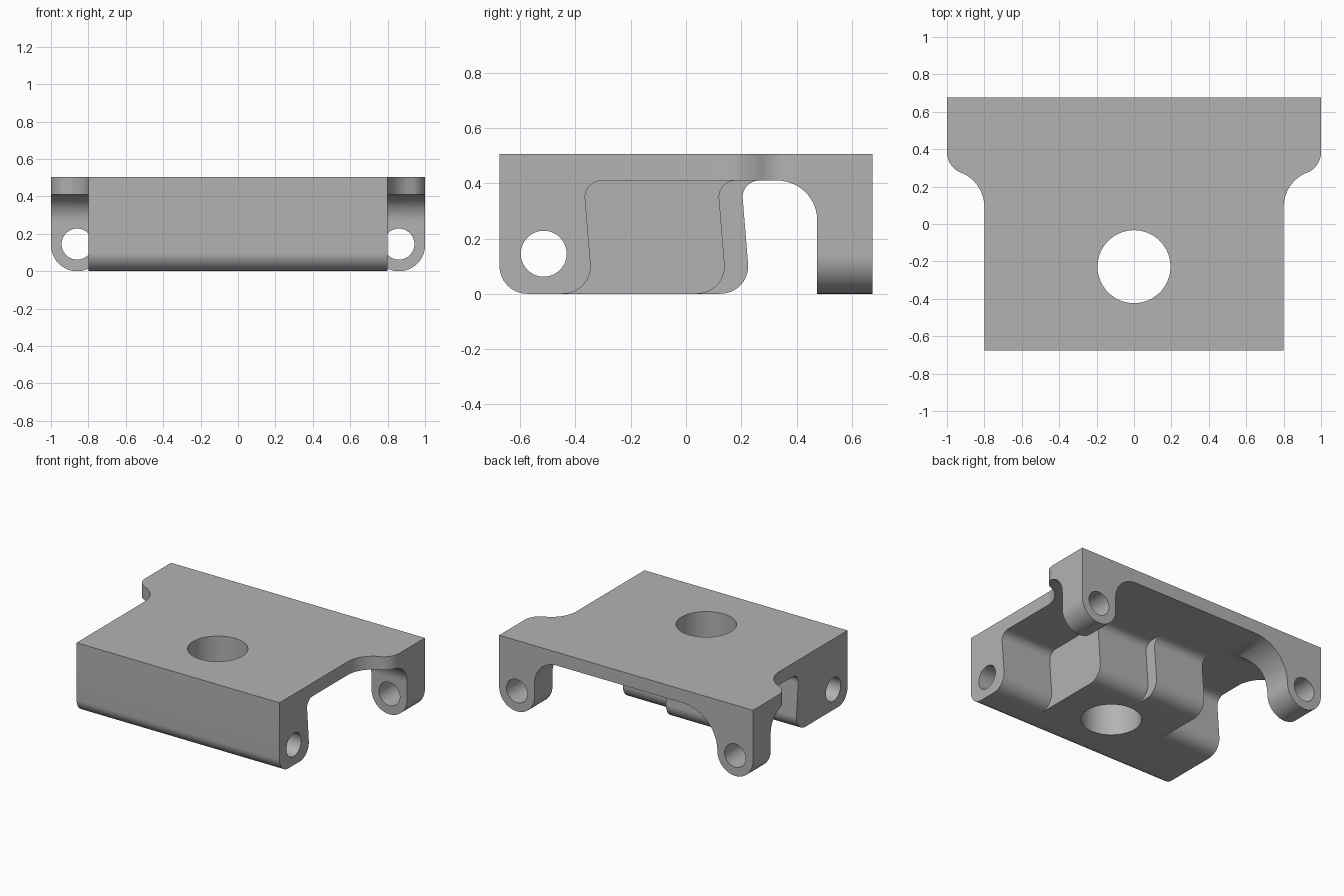
import bpy, bmesh, math
from mathutils import Vector

if "Cube" in bpy.data.objects:
    bpy.data.objects.remove(bpy.data.objects["Cube"])

TOP, UNDER, LAP = 0.505, 0.41, 0.46   # plate top, plate underside, overlap into plate
FRONT, BACK = -0.675, 0.675

grey = bpy.data.materials.new("plain_grey")
grey.use_nodes = True
grey.diffuse_color = (0.45, 0.45, 0.45, 1)
grey.node_tree.nodes["Principled BSDF"].inputs["Base Color"].default_value = (0.45, 0.45, 0.45, 1)


def arc(cx, cy, r, start, end, n=14):
    """Points on an arc, angles in degrees."""
    angles = [math.radians(start + (end - start) * i / n) for i in range(n + 1)]
    return [(cx + r * math.cos(a), cy + r * math.sin(a)) for a in angles]


def prism(name, profile, axis, low, high):
    """Extrude a 2D profile along an axis."""
    place = {"x": lambda a, b, t: (t, a, b),
             "y": lambda a, b, t: (a, t, b),
             "z": lambda a, b, t: (a, b, t)}[axis]
    bm = bmesh.new()
    face = bm.faces.new([bm.verts.new(place(a, b, low)) for a, b in profile])
    out = bmesh.ops.extrude_face_region(bm, geom=[face])
    verts = [g for g in out["geom"] if isinstance(g, bmesh.types.BMVert)]
    shift = Vector(place(0, 0, high - low))
    bmesh.ops.translate(bm, verts=verts, vec=shift)
    bmesh.ops.recalc_face_normals(bm, faces=bm.faces)
    mesh = bpy.data.meshes.new(name)
    bm.to_mesh(mesh)
    bm.free()
    mesh.materials.append(grey)
    obj = bpy.data.objects.new(name, mesh)
    bpy.context.collection.objects.link(obj)
    return obj


def circle(cx, cy, r):
    return arc(cx, cy, r, 0, 360, 64)[:-1]


def combine(body, other, operation):
    """Apply a boolean and discard the second object."""
    mod = body.modifiers.new(operation, "BOOLEAN")
    mod.operation, mod.solver, mod.object = operation, "EXACT", other
    bpy.context.view_layer.objects.active = body
    bpy.ops.object.modifier_apply(modifier=mod.name)
    bpy.data.objects.remove(other)


# Plan outline: narrow front, S-curved shoulders, wide back
half = ([(0.8, FRONT)] + arc(1.0, 0.09, 0.2, 180, 120)
        + arc(0.88, 0.385, 0.12, -60, 0) + [(1.0, BACK)])
plan = half + [(-x, y) for x, y in reversed(half)]
body = prism("bracket_body", plan, "z", UNDER, TOP)


# Stepped front block: four sections of different depth
def block_profile(back):
    return ([(FRONT, LAP)] + arc(FRONT + 0.1, 0.1, 0.1, 180, 270)
            + arc(back - 0.1, 0.1, 0.1, -90, 5)
            + arc(back + 0.04, 0.35, 0.06, 185, 90) + [(back + 0.04, LAP)])


for i, back in enumerate((-0.1, 0.225, 0.14, -0.345)):
    x = -0.8 + 0.4 * i
    combine(body, prism("block_section", block_profile(back), "x", x, x + 0.4), "UNION")

# Two rear legs with rounded feet; the inner fillets differ in size
leg_side = [(BACK, 0), (BACK, LAP), (0.33, LAP)] + arc(0.33, 0.265, 0.145, 90, 0) + [(0.475, 0)]
for side, fillet in ((1, 0.17), (-1, 0.27)):
    inner = 0.72 - fillet
    face = ([(1.0, LAP)] + arc(0.86, 0.14, 0.14, 0, -180, 24)
            + arc(inner, UNDER - fillet, fillet, 0, 90) + [(inner, LAP)])
    if fillet >= 0.27:      # the large fillet runs straight into the foot
        face = [p for i, p in enumerate(face) if i == 0 or math.dist(p, face[i - 1]) > 1e-4]
    leg = prism("rear_leg", [(side * x, z) for x, z in face], "y", 0.2, BACK)
    combine(leg, prism("leg_side", leg_side, "x", -1.1, 1.1), "INTERSECT")
    combine(leg, prism("leg_plan", plan, "z", -0.1, 0.6), "INTERSECT")
    combine(body, leg, "UNION")

# Holes: vertical bore, cross pin through the block, pin in each leg
combine(body, prism("bore", circle(0, -0.228, 0.195), "z", -0.2, 0.8), "DIFFERENCE")
combine(body, prism("cross_pin", circle(-0.515, 0.145, 0.083), "x", -1.2, 1.2), "DIFFERENCE")
for side in (1, -1):
    combine(body, prism("leg_pin", circle(side * 0.86, 0.145, 0.083), "y", 0.3, 0.8), "DIFFERENCE")

# Smooth the rounded surfaces, keep the edges crisp
bpy.ops.object.select_all(action="DESELECT")
body.select_set(True)
bpy.context.view_layer.objects.active = body
bpy.ops.object.shade_smooth_by_angle(angle=math.radians(30))
